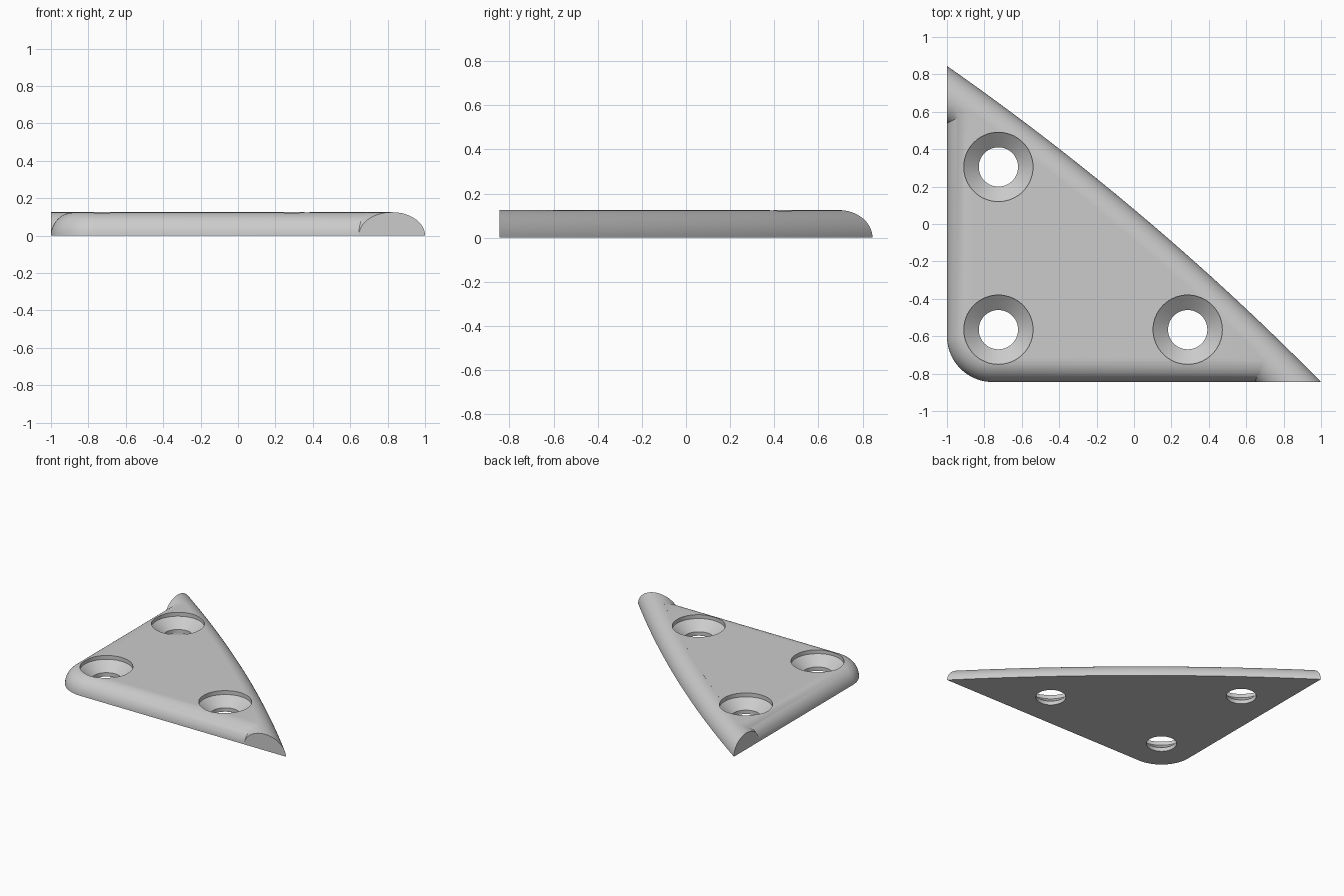
import bpy, bmesh, math
from math import sin, cos, pi, sqrt, atan2

if "Cube" in bpy.data.objects:
    bpy.data.objects.remove(bpy.data.objects["Cube"])

H = 0.125            # plate height and edge rounding radius
X0, Y0 = -1.0, -0.845
CORNER = 0.245       # rounded corner radius in plan
HALF, SAG = sqrt(1 + Y0 * Y0), 0.06
R = (HALF ** 2 + SAG ** 2) / (2 * SAG)      # radius of the bowed long edge
CX, CY = (R - SAG) * Y0 / HALF, -(R - SAG) / HALF

grey = bpy.data.materials.new("light grey")
grey.diffuse_color = (0.6, 0.6, 0.6, 1)
grey.use_nodes = True
grey.node_tree.nodes["Principled BSDF"].inputs["Base Color"].default_value = grey.diffuse_color


def long_arc(rho, x, y, n=48):
    """Arc of radius rho from the line x (left) to the line y (front)."""
    a = atan2(sqrt(rho ** 2 - (x - CX) ** 2), x - CX)
    b = atan2(y - CY, sqrt(rho ** 2 - (y - CY) ** 2))
    return [(CX + rho * cos(a + (b - a) * i / n),
             CY + rho * sin(a + (b - a) * i / n)) for i in range(n + 1)]


def loft(name, loops, wrap=False):
    """Skin closed loops; cap both ends."""
    bm = bmesh.new()
    rows = [[bm.verts.new(p) for p in loop] for loop in loops]
    n = len(rows[0])
    for a, b in zip(rows, rows[1:]):
        for i in range(n):
            j = (i + 1) % n
            bm.faces.new((a[i], a[j], b[j], b[i]))
    bm.faces.new(rows[0])
    bm.faces.new(rows[-1])
    bmesh.ops.recalc_face_normals(bm, faces=bm.faces)
    me = bpy.data.meshes.new(name)
    bm.to_mesh(me)
    bm.free()
    me.materials.append(grey)
    ob = bpy.data.objects.new(name, me)
    bpy.context.collection.objects.link(ob)
    return ob


# Flat plate, rounded over along the left side, corner and front
loops = []
for k in range(13):
    t = pi / 2 * k / 12
    d, z = H * (1 - cos(t)), H * sin(t)
    pts = long_arc(R - H - 0.005, X0 + d, Y0 + d)
    for i in range(25):
        a = -pi / 2 - pi / 2 * i / 24
        pts.append((X0 + CORNER + (CORNER - d) * cos(a),
                    Y0 + CORNER + (CORNER - d) * sin(a)))
    loops.append([(x, y, z) for x, y in pts])
plate = loft("corner_plate", loops)

# Half-round rail along the bowed edge, cut square to the sides at its ends
profile = [(R - H + H * cos(pi * k / 32), H * sin(pi * k / 32)) for k in range(33)]
arcs = [[(x, y, z) for x, y in long_arc(rho, X0, Y0)] for rho, z in profile]
rail = loft("half_round_rail", list(zip(*arcs)))


def apply_boolean(target, tool, op):
    m = target.modifiers.new(tool.name, 'BOOLEAN')
    m.operation, m.object, m.solver = op, tool, 'EXACT'
    bpy.context.view_layer.objects.active = target
    bpy.ops.object.modifier_apply(modifier=m.name)
    bpy.data.objects.remove(tool)


apply_boolean(plate, rail, 'UNION')

# Countersunk screw holes
hole = [(0.105, -0.05), (0.105, 0.03), (0.185, 0.095), (0.185, 0.2)]
for x, y in [(-0.725, 0.305), (-0.725, -0.565), (0.287, -0.565)]:
    cutter = loft("screw_hole_cutter", [
        [(x + r * cos(2 * pi * i / 64), y + r * sin(2 * pi * i / 64), z)
         for i in range(64)] for r, z in hole])
    cutter.hide_render = True
    apply_boolean(plate, cutter, 'DIFFERENCE')

bpy.ops.object.select_all(action='DESELECT')
plate.select_set(True)
bpy.context.view_layer.objects.active = plate
bpy.ops.object.shade_smooth_by_angle(angle=math.radians(30))
